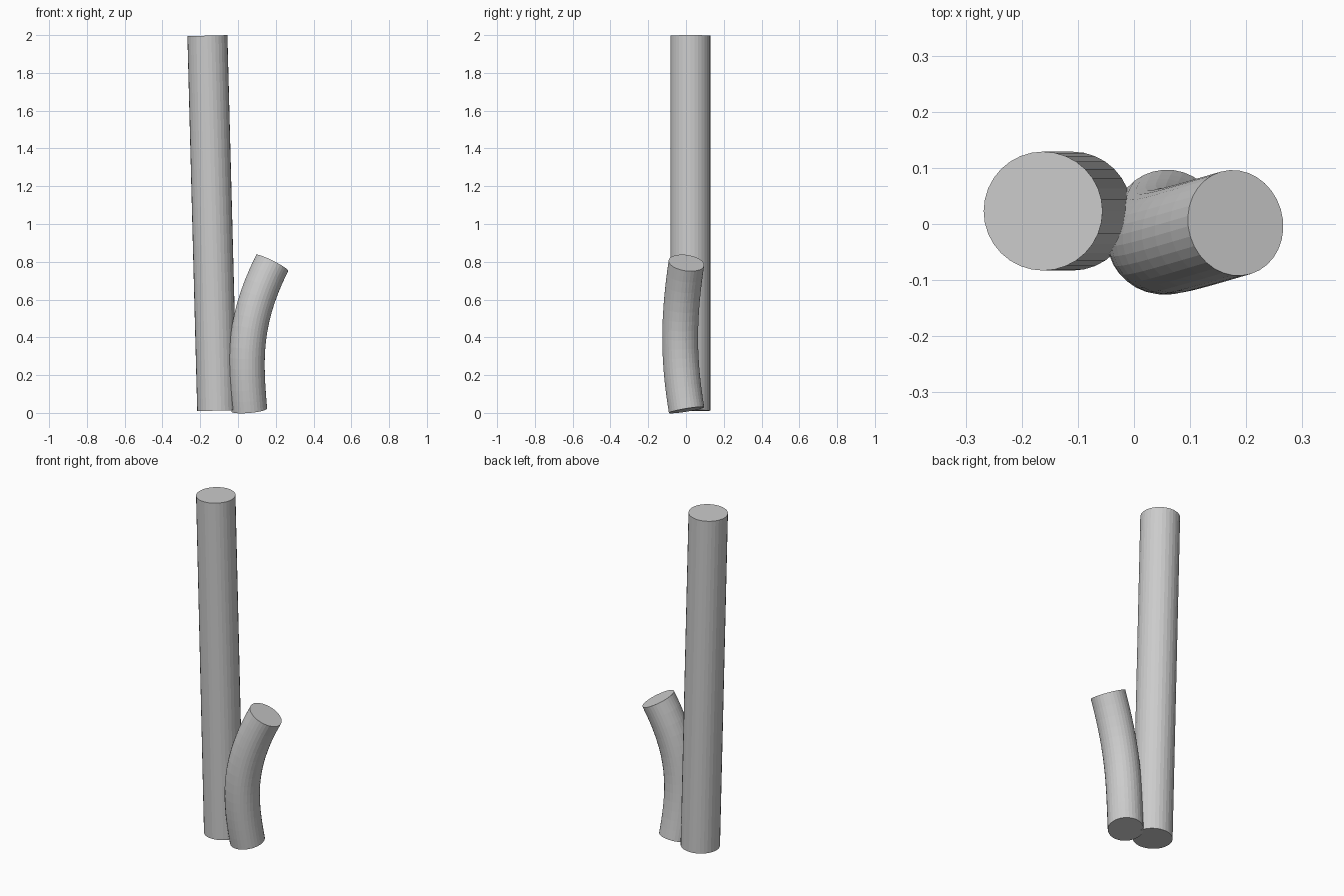
import bpy

if "Cube" in bpy.data.objects:
    bpy.data.objects.remove(bpy.data.objects["Cube"])


def tube(name, start, handle_a, handle_b, end, radius, steps):
    """Round tube with flat caps, swept along a single Bezier segment."""
    data = bpy.data.curves.new(name, 'CURVE')
    data.dimensions = '3D'
    data.bevel_depth = radius
    data.bevel_resolution = 14          # 32 sides
    data.use_fill_caps = True
    data.resolution_u = steps
    spline = data.splines.new('BEZIER')
    spline.bezier_points.add(1)
    spline.use_smooth = False
    a, b = spline.bezier_points
    for p in (a, b):
        p.handle_left_type = p.handle_right_type = 'FREE'
    a.co, a.handle_right = start, handle_a
    b.co, b.handle_left = end, handle_b
    # outer handles mirror the inner ones so the caps stay square to the path
    a.handle_left = a.co * 2 - a.handle_right
    b.handle_right = b.co * 2 - b.handle_left
    obj = bpy.data.objects.new(name, data)
    bpy.context.collection.objects.link(obj)
    bpy.ops.object.select_all(action='DESELECT')
    obj.select_set(True)
    bpy.context.view_layer.objects.active = obj
    bpy.ops.object.convert(target='MESH')
    return bpy.context.object


# Tall, slightly leaning straight stem
tube("tall_stem", (-0.11, 0.023, 0.012), (-0.127, 0.023, 0.673),
     (-0.145, 0.023, 1.336), (-0.162, 0.023, 1.997), 0.106, 1)

# Short stem bending away to the right
tube("short_bent_stem", (0.06, 0.003, 0.015), (0.035, -0.042, 0.29),
     (0.03, -0.042, 0.493), (0.181, 0.002, 0.794), 0.095, 14)
